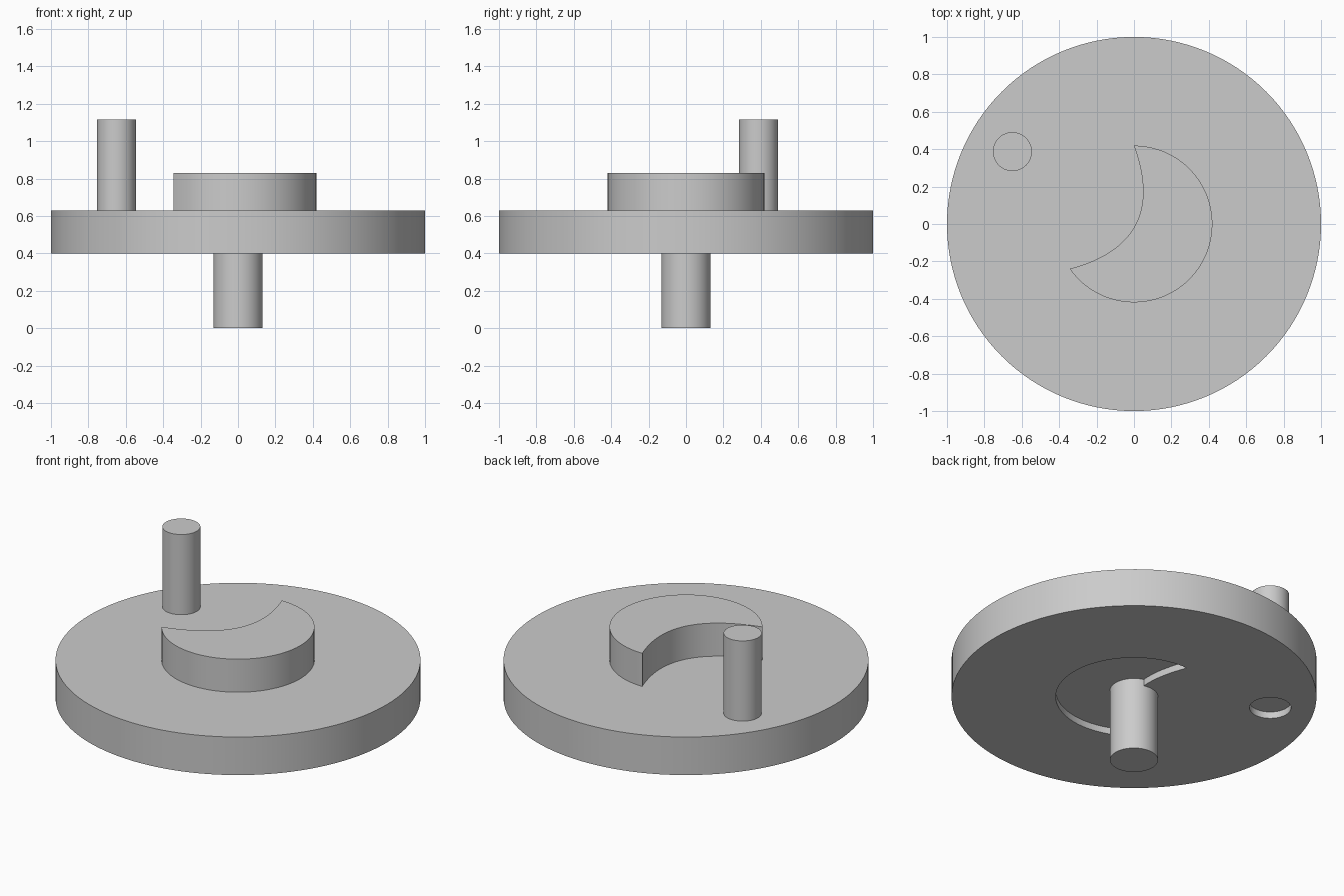
import bpy, bmesh
from math import sin, cos, radians

if "Cube" in bpy.data.objects:
    bpy.data.objects.remove(bpy.data.objects["Cube"], do_unlink=True)

grey = bpy.data.materials.new("plain grey")
grey.use_nodes = True
grey.diffuse_color = (0.6, 0.6, 0.6, 1)
grey.node_tree.nodes["Principled BSDF"].inputs["Base Color"].default_value = grey.diffuse_color

DISC_BOTTOM, DISC_TOP = 0.40, 0.63
PIN = (-0.65, 0.387)
RECESS = 0.04     # depth of the sockets under the disc
GAP = 0.01        # clearance of the sockets around pin and crescent


def circle(radius, centre=(0, 0), n=96):
    return [(centre[0] + radius * cos(radians(360 * i / n)),
             centre[1] + radius * sin(radians(360 * i / n))) for i in range(n)]


def crescent(radius, half, apex, facing=152.5, n=64):
    """Round disc outline with a parabolic bite taken out of the facing side."""
    start, sweep = facing + half, 360 - 2 * half
    pts = [(radius * cos(radians(start + sweep * i / n)),
            radius * sin(radians(start + sweep * i / n))) for i in range(n + 1)]
    tip_s, tip_t = radius * cos(radians(half)), radius * sin(radians(half))
    c, s = cos(radians(facing)), sin(radians(facing))
    for i in range(1, 32):
        k = -1 + i / 16
        u, t = apex + (tip_s - apex) * k * k, tip_t * k
        pts.append((u * c - t * s, u * s + t * c))
    return pts


def prism(name, outline, z0, z1):
    bm = bmesh.new()
    base = bm.faces.new([bm.verts.new((x, y, z0)) for x, y in outline])
    top = bmesh.ops.extrude_face_region(bm, geom=[base])["geom"]
    bmesh.ops.translate(bm, vec=(0, 0, z1 - z0),
                        verts=[g for g in top if isinstance(g, bmesh.types.BMVert)])
    bmesh.ops.recalc_face_normals(bm, faces=bm.faces)
    mesh = bpy.data.meshes.new(name)
    bm.to_mesh(mesh)
    bm.free()
    mesh.materials.append(grey)
    obj = bpy.data.objects.new(name, mesh)
    bpy.context.collection.objects.link(obj)
    return obj


def smooth(obj):
    bpy.ops.object.select_all(action="DESELECT")
    obj.select_set(True)
    bpy.context.view_layer.objects.active = obj
    bpy.ops.object.shade_smooth_by_angle(angle=radians(30))


# Main parts
disc = prism("disc", circle(1.0, n=128), DISC_BOTTOM, DISC_TOP)
shaft = prism("shaft", circle(0.132), 0, DISC_BOTTOM + 0.08)
pin = prism("crank_pin", circle(0.104, PIN), DISC_TOP - 0.02, 1.115)
cam = prism("crescent_cam", crescent(0.419, 62.4, -0.009), DISC_TOP - 0.02, 0.83)

# Shallow sockets cut into the underside
cutters = [
    prism("pin_socket_cutter", circle(0.104 + GAP, PIN), DISC_BOTTOM - 0.1, DISC_BOTTOM + RECESS),
    prism("cam_socket_cutter", crescent(0.419 + GAP, 60, -0.009 + GAP),
          DISC_BOTTOM - 0.1, DISC_BOTTOM + RECESS),
]
for cutter in cutters:
    cut = disc.modifiers.new(cutter.name, "BOOLEAN")
    cut.operation, cut.solver, cut.object = "DIFFERENCE", "EXACT", cutter

# Bake the cuts, then remove the cutters
bpy.context.view_layer.objects.active = disc
for name in [m.name for m in disc.modifiers]:
    bpy.ops.object.modifier_apply(modifier=name)
for cutter in cutters:
    bpy.data.objects.remove(cutter, do_unlink=True)

for part in (disc, shaft, pin, cam):
    smooth(part)
